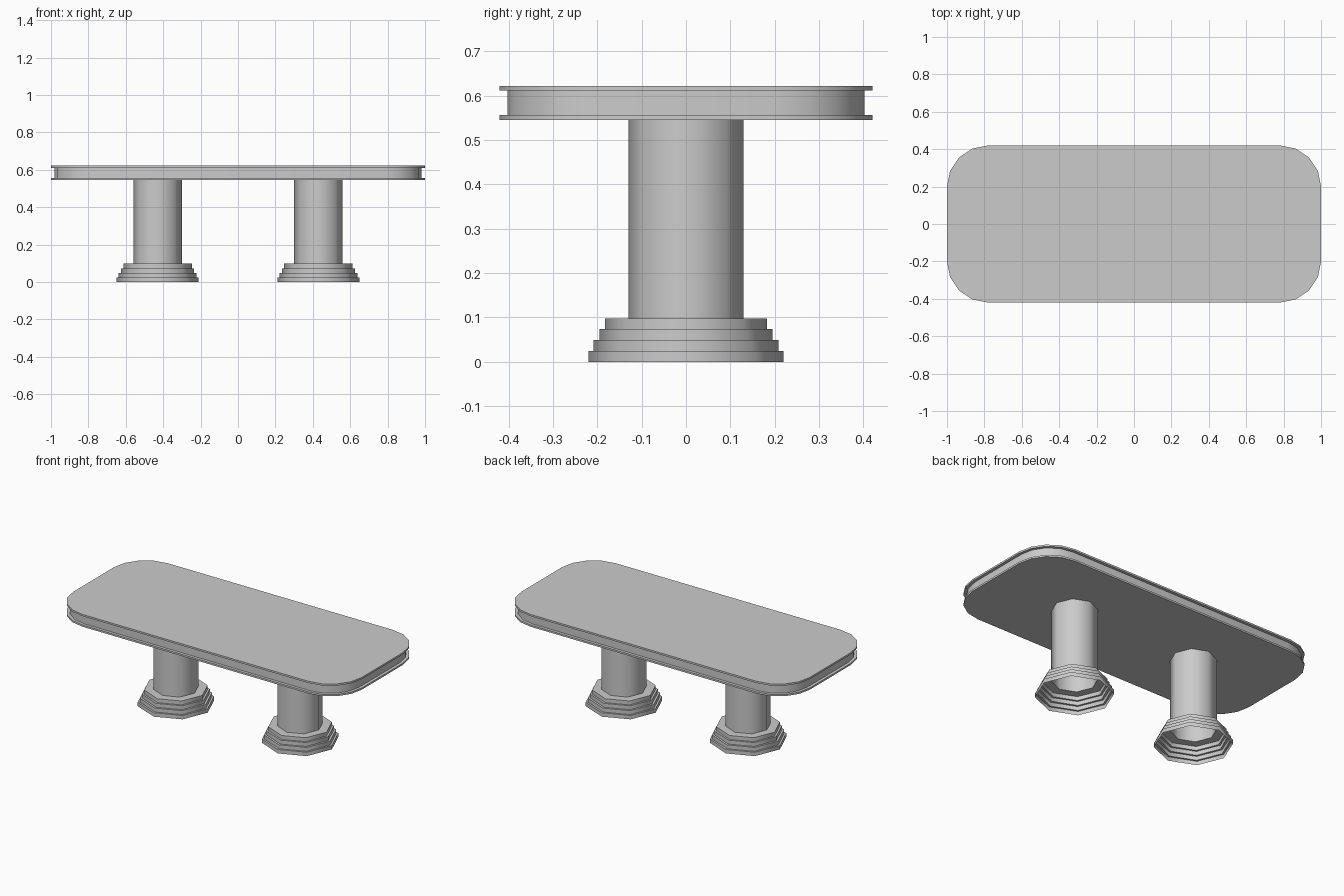
import bpy, bmesh
from math import pi, sin, cos, radians

default = bpy.data.objects.get("Cube")
if default:
    bpy.data.objects.remove(default, do_unlink=True)

grey = bpy.data.materials.new("plain_grey")
grey.use_nodes = True
COLOUR = (0.6, 0.6, 0.6, 1)
grey.diffuse_color = COLOUR
grey.node_tree.nodes["Principled BSDF"].inputs["Base Color"].default_value = COLOUR


def finish(bm, name):
    """Turn the bmesh into a smooth object with sharp right-angle edges."""
    mesh = bpy.data.meshes.new(name)
    bm.to_mesh(mesh)
    bm.free()
    mesh.materials.append(grey)
    obj = bpy.data.objects.new(name, mesh)
    bpy.context.collection.objects.link(obj)
    bpy.ops.object.select_all(action='DESELECT')
    obj.select_set(True)
    bpy.context.view_layer.objects.active = obj
    bpy.ops.object.shade_smooth_by_angle(angle=radians(50))
    return obj


def bridge(bm, lower, upper):
    n = len(lower)
    for i in range(n):
        j = (i + 1) % n
        bm.faces.new((lower[i], lower[j], upper[j], upper[i]))


def rounded_outline(inset, steps=4, radius=0.22):
    """Rounded rectangle, counter-clockwise, pulled in by the inset."""
    points = []
    for quarter, (sx, sy) in enumerate([(1, 1), (-1, 1), (-1, -1), (1, -1)]):
        for k in range(steps + 1):
            a = (quarter + k / steps) * pi / 2
            r = radius - inset
            points.append((sx * 0.78 + r * cos(a), sy * 0.2 + r * sin(a)))
    return points


# Tabletop: two thin plates with a recessed band between them
bm = bmesh.new()
levels = [(0, 0.545), (0, 0.556), (0.018, 0.556),
          (0.018, 0.611), (0, 0.611), (0, 0.622)]
rings = [[bm.verts.new((x, y, z)) for x, y in rounded_outline(inset)]
         for inset, z in levels]
for lower, upper in zip(rings, rings[1:]):
    bridge(bm, lower, upper)
bm.faces.new(rings[-1])
bm.faces.new(reversed(rings[0]))
finish(bm, "tabletop")

# Pedestals: hollow eight-sided columns on stepped feet, open below
profile = [(0.22, 0)]
for step, radius in enumerate([0.22, 0.208, 0.195, 0.183]):
    top = 0.0245 * (step + 1)
    if step:
        profile.append((radius, top - 0.0245))
    profile.append((radius, top))
profile += [(0.13, 0.098), (0.13, 0.545)]

for side, x in (("left", 0.43), ("right", -0.43)):
    bm = bmesh.new()
    rings = [[bm.verts.new((r * cos(k * pi / 4), r * sin(k * pi / 4), z))
              for k in range(8)] for r, z in profile]
    for lower, upper in zip(rings, rings[1:]):
        bridge(bm, lower, upper)
    finish(bm, side + "_pedestal").location.x = x
